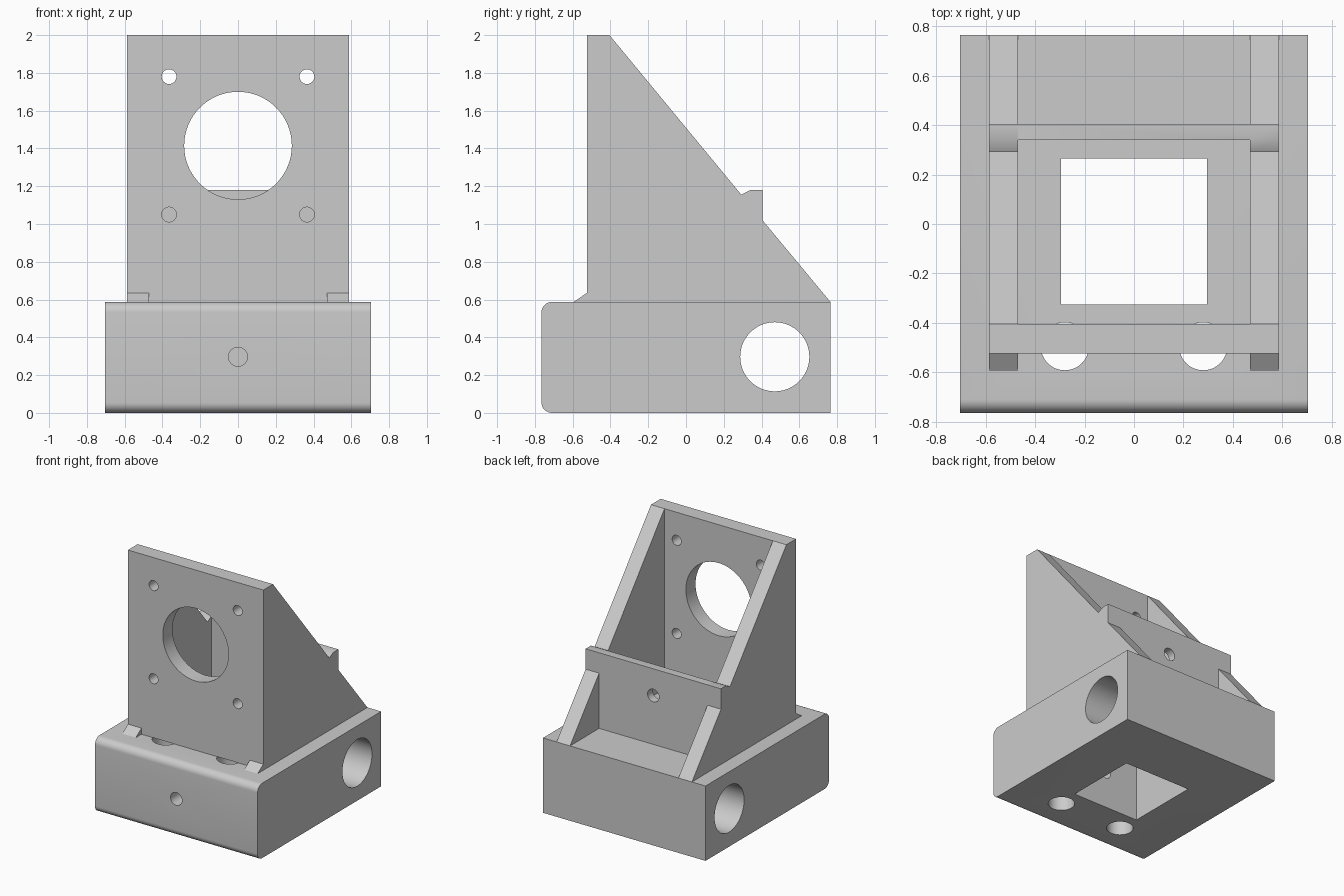
import bpy
import bmesh
from math import cos, sin, pi, radians
from mathutils import Matrix, Vector

default = bpy.data.objects.get("Cube")
if default:
    bpy.data.objects.remove(default, do_unlink=True)

grey = bpy.data.materials.new("light_grey")
grey.diffuse_color = (0.6, 0.6, 0.6, 1)
grey.use_nodes = True
grey.node_tree.nodes["Principled BSDF"].inputs["Base Color"].default_value = (0.6, 0.6, 0.6, 1)


def make(name, bm):
    bmesh.ops.recalc_face_normals(bm, faces=bm.faces[:])
    mesh = bpy.data.meshes.new(name)
    bm.to_mesh(mesh)
    bm.free()
    mesh.materials.append(grey)
    obj = bpy.data.objects.new(name, mesh)
    bpy.context.collection.objects.link(obj)
    return obj


def extrude_x(name, profile, x0, x1):
    """Sweep a (y, z) outline from x0 to x1."""
    bm = bmesh.new()
    face = bm.faces.new([bm.verts.new((x0, y, z)) for y, z in profile])
    swept = bmesh.ops.extrude_face_region(bm, geom=[face])["geom"]
    moved = [v for v in swept if isinstance(v, bmesh.types.BMVert)]
    bmesh.ops.translate(bm, verts=moved, vec=(x1 - x0, 0, 0))
    return make(name, bm)


def box(name, x0, x1, y0, y1, z0, z1):
    return extrude_x(name, [(y0, z0), (y1, z0), (y1, z1), (y0, z1)], x0, x1)


def rod(name, center, radius, length, axis):
    """Cylinder along the given axis, used as a drill."""
    bm = bmesh.new()
    turn = Vector((0, 0, 1)).rotation_difference(Vector(axis)).to_matrix().to_4x4()
    bmesh.ops.create_cone(bm, cap_ends=True, segments=64, radius1=radius, radius2=radius,
                          depth=length, matrix=Matrix.Translation(center) @ turn)
    return make(name, bm)


def combine(target, others, operation):
    """Apply boolean operations and remove the helper objects."""
    bpy.context.view_layer.objects.active = target
    for other in others:
        other.hide_render = True
        mod = target.modifiers.new("boolean", 'BOOLEAN')
        mod.operation = operation
        mod.solver = 'EXACT'
        mod.object = other
        bpy.ops.object.modifier_apply(modifier=mod.name)
        bpy.data.objects.remove(other, do_unlink=True)


def smooth(obj):
    bpy.ops.object.select_all(action='DESELECT')
    obj.select_set(True)
    bpy.context.view_layer.objects.active = obj
    bpy.ops.object.shade_smooth_by_angle(angle=radians(30))


X, Y, Z = (1, 0, 0), (0, 1, 0), (0, 0, 1)
half_w, half_d, top = 0.705, 0.765, 0.587
rib_in, rib_out = 0.47, 0.587

# Base block with rounded front edges
r = 0.055
arc = [i * pi / 16 for i in range(9)]
outline = [(half_d, 0), (half_d, top)]
outline += [(-half_d + r - r * sin(a), top - r + r * cos(a)) for a in arc]
outline += [(-half_d + r - r * cos(a), r - r * sin(a)) for a in arc]
base = extrude_x("base_block", outline, -half_w, half_w)

# Base openings: square well, cross bore, front screw hole, vertical bores
cutters = [
    box("well_cutter", -0.295, 0.295, -0.325, 0.265, -0.1, 0.8),
    rod("cross_bore_cutter", (0, 0.47, 0.297), 0.183, 2, X),
    rod("front_hole_cutter", (0, -0.6, 0.297), 0.05, 0.8, Y),
]
cutters += [rod("vertical_bore_cutter", (s * 0.28, -0.495, 0.3), 0.097, 1, Z) for s in (-1, 1)]
combine(base, cutters, 'DIFFERENCE')
smooth(base)

# Upright bracket: motor plate, rear cross plate and two sloped side ribs
bracket = box("upright_bracket", -rib_in, rib_in, -0.525, -0.405, top, 2)
rib = [(-0.595, top), (-0.525, 0.635), (-0.525, 2), (-0.405, 2), (0.293, 1.155),
       (0.34, 1.18), (0.405, 1.18), (0.405, 1.02), (half_d, top)]
parts = [extrude_x("side_rib", rib, *sorted((s * rib_in, s * rib_out))) for s in (-1, 1)]
parts.append(box("rear_plate", -rib_in, rib_in, 0.34, 0.405, top, 1.18))
combine(bracket, parts, 'UNION')

# Bracket openings: large round window, four mounting holes, rear screw hole
drills = [rod("window_cutter", (0, -0.465, 1.415), 0.285, 0.4, Y),
          rod("rear_hole_cutter", (0, 0.37, 0.97), 0.05, 0.3, Y)]
drills += [rod("mount_hole_cutter", (s * 0.365, -0.465, z), 0.039, 0.4, Y)
           for s in (-1, 1) for z in (1.05, 1.78)]
combine(bracket, drills, 'DIFFERENCE')
smooth(bracket)
